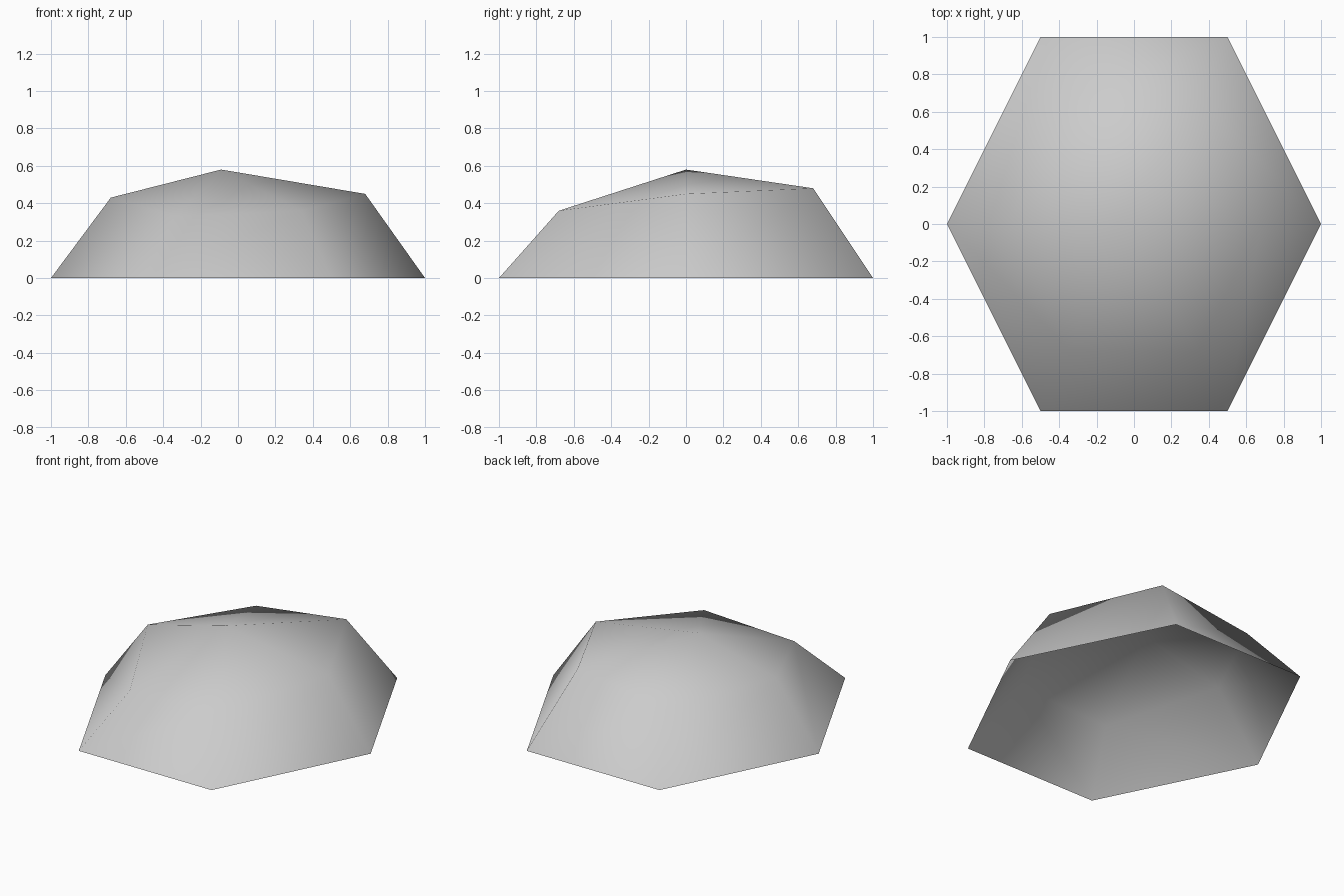
import bpy
import bmesh

# Remove the default object
cube = bpy.data.objects.get("Cube")
if cube:
    bpy.data.objects.remove(cube, do_unlink=True)

# Single stone colour
stone = bpy.data.materials.new("stone_grey")
stone.use_nodes = True
colour = (0.6, 0.6, 0.6, 1.0)
stone.diffuse_color = colour
stone.node_tree.nodes["Principled BSDF"].inputs["Base Color"].default_value = colour

# Six-sided footprint, counter-clockwise from the +x corner
HEXAGON = [(1, 0), (0.5, 1), (-0.5, 1), (-1, 0), (-0.5, -1), (0.5, -1)]
SHOULDER_HEIGHTS = [0.45, 0.48, 0.39, 0.43, 0.33, 0.36]
SHOULDER_SCALE = 0.68
PEAK = (-0.09, 0, 0.58)


def add_ring(bm, scale, heights):
    return [bm.verts.new((x * scale, y * scale, z))
            for (x, y), z in zip(HEXAGON, heights)]


# Open-bottomed boulder: base ring, uneven shoulder ring and off-centre peak
bm = bmesh.new()
base = add_ring(bm, 1, [0] * len(HEXAGON))
shoulder = add_ring(bm, SHOULDER_SCALE, SHOULDER_HEIGHTS)
peak = bm.verts.new(PEAK)
for i in range(len(HEXAGON)):
    j = (i + 1) % len(HEXAGON)
    bm.faces.new((base[i], base[j], shoulder[j], shoulder[i]))
    bm.faces.new((shoulder[i], shoulder[j], peak))
for face in bm.faces:
    face.smooth = True

mesh = bpy.data.meshes.new("boulder")
bm.to_mesh(mesh)
bm.free()
mesh.materials.append(stone)
boulder = bpy.data.objects.new("boulder", mesh)
bpy.context.collection.objects.link(boulder)
